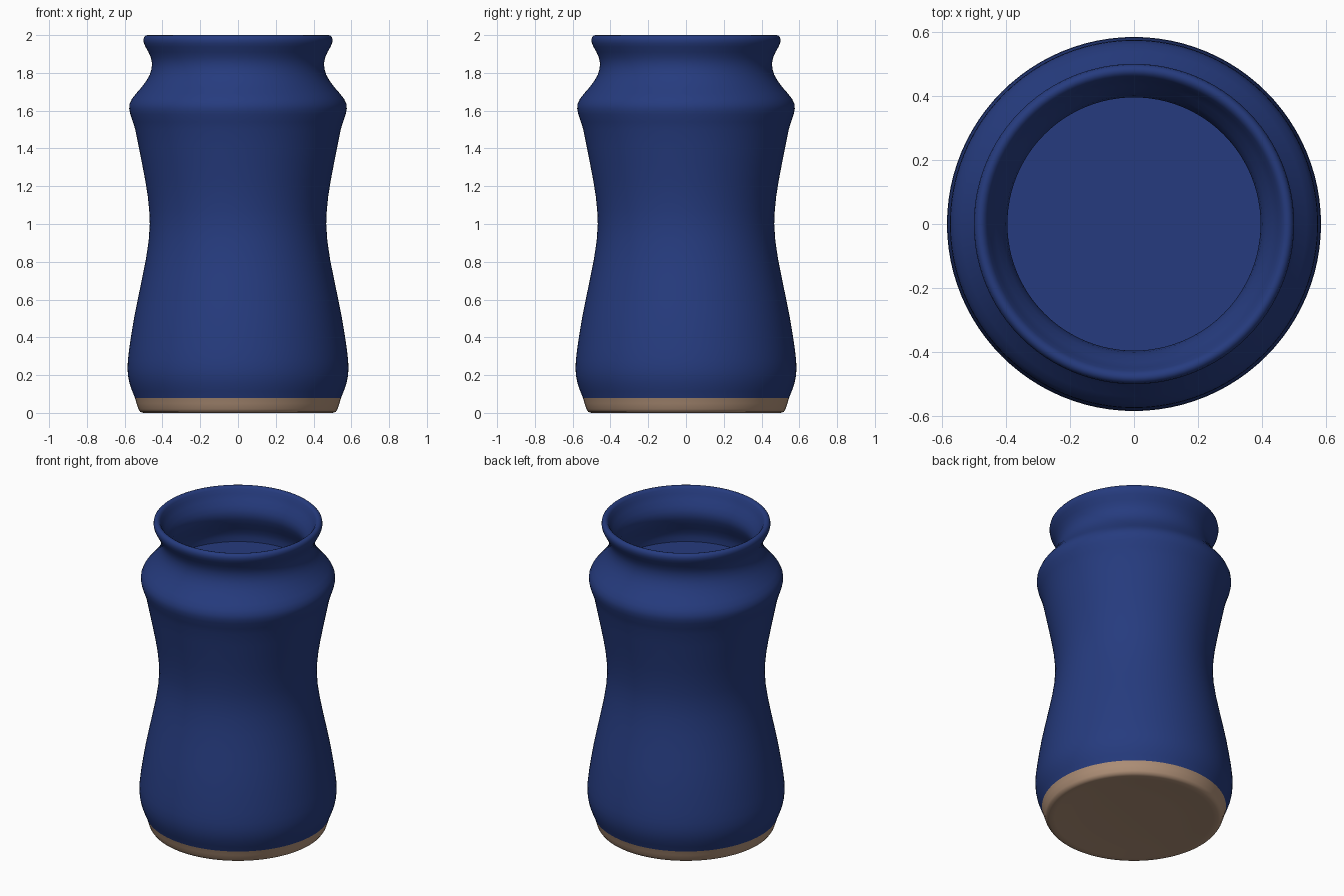
import bpy, bmesh, math

SEGMENTS = 96
GLAZE_LINE = 0.08


def material(name, rgb):
    m = bpy.data.materials.new(name)
    m.diffuse_color = (*rgb, 1.0)
    return m


blue = material("blue glaze", (0.019, 0.044, 0.210))
clay = material("bare clay", (0.440, 0.285, 0.190))

# (radius, height) from the underside, up the outside, over the lip, into the mouth
underside = [(0, 0.015), (0.25, 0.013), (0.40, 0.008), (0.47, 0.001)]
foot = [(0.50, 0.0), (0.518, 0.006), (0.527, 0.02), (0.537, 0.05), (0.546, GLAZE_LINE)]
belly = [(0.56, 0.115), (0.574, 0.155), (0.582, 0.195), (0.585, 0.235), (0.583, 0.28),
         (0.576, 0.34), (0.564, 0.42), (0.549, 0.51), (0.531, 0.60)]
waist = [(0.510, 0.70), (0.488, 0.81), (0.473, 0.91), (0.467, 1.0), (0.470, 1.07),
         (0.478, 1.15), (0.491, 1.23), (0.508, 1.32), (0.526, 1.41), (0.544, 1.50)]
shoulder = [(0.556, 1.54), (0.570, 1.58), (0.576, 1.61), (0.574, 1.635), (0.562, 1.662),
            (0.540, 1.69), (0.512, 1.722), (0.486, 1.757), (0.467, 1.79)]
neck = [(0.458, 1.82), (0.455, 1.85), (0.461, 1.88), (0.474, 1.91), (0.490, 1.938)]
lip = [(0.498, 1.957), (0.501, 1.973), (0.498, 1.988), (0.490, 1.997), (0.480, 2.0),
       (0.469, 1.996), (0.460, 1.985)]
mouth = [(0.450, 1.96), (0.433, 1.93), (0.414, 1.90), (0.401, 1.87), (0.396, 1.84),
         (0.402, 1.81), (0.416, 1.775), (0.436, 1.735), (0.452, 1.70), (0.458, 1.67),
         (0.458, 1.64), (0, 1.64)]
profile = underside + foot + belly + waist + shoulder + neck + lip + mouth

# Turn the profile around the upright axis
bm = bmesh.new()
verts = [bm.verts.new((r, 0, z)) for r, z in profile]
edges = [bm.edges.new(pair) for pair in zip(verts, verts[1:])]
bmesh.ops.spin(bm, geom=verts + edges, cent=(0, 0, 0), axis=(0, 0, 1),
               angle=math.tau, steps=SEGMENTS, use_merge=True)
bmesh.ops.remove_doubles(bm, verts=bm.verts, dist=0.0001)
bmesh.ops.recalc_face_normals(bm, faces=bm.faces)

# Unglazed clay below the glaze line
for f in bm.faces:
    f.material_index = 1 if f.calc_center_median().z < GLAZE_LINE else 0

mesh = bpy.data.meshes.new("jar")
bm.to_mesh(mesh)
bm.free()
mesh.materials.append(blue)
mesh.materials.append(clay)

jar = bpy.data.objects.new("jar", mesh)
bpy.context.collection.objects.link(jar)
bpy.context.view_layer.objects.active = jar
jar.select_set(True)
bpy.ops.object.shade_smooth_by_angle(angle=math.radians(60))
